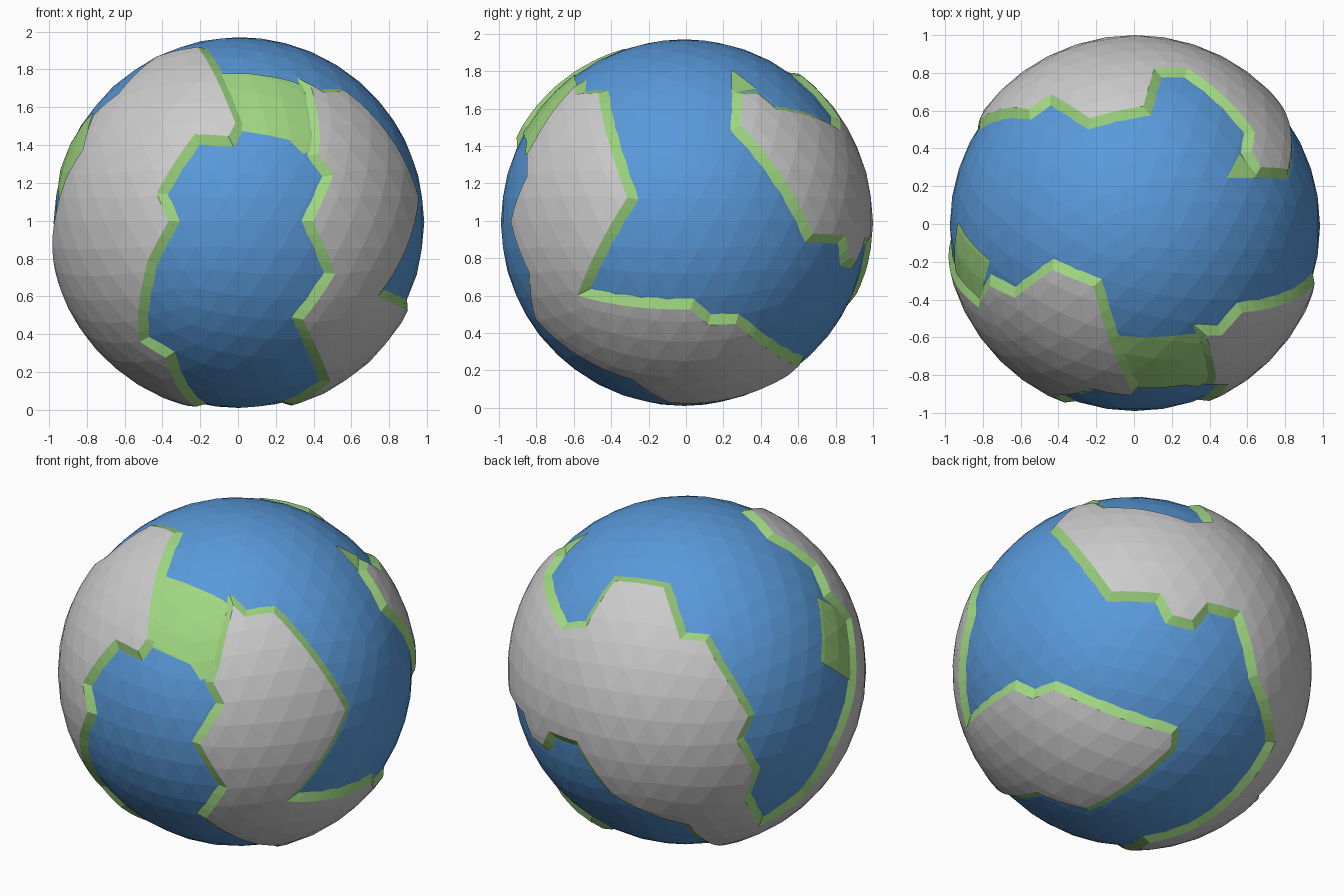
import bpy, bmesh
from math import sin, cos, radians, sqrt
from mathutils import Vector

if "Cube" in bpy.data.objects:
    bpy.data.objects.remove(bpy.data.objects["Cube"])

CENTRE = Vector((0.005, -0.01, 0.99))
R_SEA, R_LAND, R_LOW, R_FOOT = 0.98, 1.01, 0.986, 0.972
SEA_REF = Vector((0.037, 0.021, 1)).normalized()      # a direction known to be sea

# Views used to place coast points: azimuth, elevation, centre u, centre v, scale
VIEWS = {
    'F': (-90, 0, 239.5, 223.6, 189), 'R': (0, 0, 684, 223, 187),
    'T': (-90, 90, 1135.5, 227, 189), 'L': (125, 25, 686.5, 672, 180),
    'B': (50, -30, 1131, 676, 180)}


def pts(view, *uv):
    """Project flat (u, v) points of a view onto the unit sphere."""
    az, el, cu, cv, s = VIEWS[view]
    a, e = radians(az), radians(el)
    right = Vector((-sin(a), cos(a), 0))
    up = Vector((-sin(e) * cos(a), -sin(e) * sin(a), cos(e)))
    fwd = Vector((cos(e) * cos(a), cos(e) * sin(a), sin(e)))
    out = []
    for u, v in uv:
        x, y = (u - cu) / s, (cv - v) / s
        w = sqrt(max(0.0, R_LAND ** 2 - x * x - y * y))
        out.append((right * x + up * y + fwd * w).normalized())
    return out


def inside(p, poly):
    """Parity of coast crossings on the way to the sea reference."""
    n1, odd = p.cross(SEA_REF), False
    for a, b in zip(poly, poly[1:] + poly[:1]):
        n2 = a.cross(b)
        da, db, dp, dr = a.dot(n1), b.dot(n1), p.dot(n2), SEA_REF.dot(n2)
        if da * db < 0 and dp * dr < 0 and da * dp < 0:
            odd = not odd
    return odd


def material(name, color):
    m = bpy.data.materials.new(name)
    m.diffuse_color = (*color, 1)
    m.use_nodes = True
    m.node_tree.nodes["Principled BSDF"].inputs["Base Color"].default_value = m.diffuse_color
    return m


def finish(bm, name, mat=None):
    me = bpy.data.meshes.new(name)
    bm.to_mesh(me)
    bm.free()
    ob = bpy.data.objects.new(name, me)
    ob.location = CENTRE
    bpy.context.collection.objects.link(ob)
    if mat:
        me.materials.append(mat)
    return ob


def sphere_patch(poly, radius):
    """Faceted sphere trimmed to a spherical polygon."""
    bm = bmesh.new()
    bmesh.ops.create_icosphere(bm, subdivisions=4, radius=radius)
    for a, b in zip(poly, poly[1:] + poly[:1]):
        mid = (a + b).normalized()
        reach = a.angle(mid) + 0.12
        faces = [f for f in bm.faces if f.calc_center_median().angle(mid) < reach]
        geom = set(faces)
        for f in faces:
            geom.update(f.edges)
            geom.update(f.verts)
        bmesh.ops.bisect_plane(bm, geom=list(geom), dist=1e-5, plane_co=(0, 0, 0),
                               plane_no=a.cross(b).normalized())
    sea = [f for f in bm.faces
           if not inside(f.calc_center_median().normalized(), poly)]
    bmesh.ops.delete(bm, geom=sea, context='FACES')
    return bm


def coast(bm, poly, width, name, mat):
    """Sloping shore from the land edge down to the sea."""
    n = len(poly)
    nor = [poly[i].cross(poly[(i + 1) % n]).normalized() for i in range(n)]
    mid = (poly[0] + poly[1]).normalized()
    sign = -1 if inside((mid + nor[0] * 0.004).normalized(), poly) else 1
    foot = []
    for i in range(n):
        n1, n2 = nor[i - 1], nor[i]
        off = (n1 + n2) / max(0.5, 1 + n1.dot(n2))
        foot.append((poly[i] + off * sign * width).normalized())

    def foot_of(co):
        d, best = co.normalized(), None
        for i in range(n):
            a, b = poly[i], poly[(i + 1) % n]
            arc = a.angle(b)
            t = nor[i].dot(a.cross(d)) / sin(arc)
            if d.dot(a + b) > 0 and -0.02 < t < 1.02:
                err = abs(d.dot(nor[i]))
                if best is None or err < best[0]:
                    best = (err, i, min(1, max(0, t)))
        if best is None:
            return d * R_FOOT
        _, i, t = best
        return foot[i].lerp(foot[(i + 1) % n], t).normalized() * R_FOOT

    out, made = bmesh.new(), {}
    for e in bm.edges:
        if len(e.link_faces) != 1:
            continue
        for v in e.verts:
            if v.index not in made:
                made[v.index] = (out.verts.new(v.co), out.verts.new(foot_of(v.co)))
        (a, fa), (b, fb) = made[e.verts[0].index], made[e.verts[1].index]
        f = out.faces.new((a, b, fb, fa))
        f.normal_update()
        if f.normal.dot(a.co) < 0:
            f.normal_flip()
    finish(out, name, mat)


blue = material("sea_blue", (0.10, 0.32, 0.70))
green = material("shore_green", (0.35, 0.68, 0.22))

# Sea
bm = bmesh.new()
bmesh.ops.create_icosphere(bm, subdivisions=4, radius=R_SEA)
finish(bm, "sea", blue)

# Large continent: front left, round the underside, across the back
large = (
    pts('T', (1094, 288))
    + pts('F', (236, 124), (229, 137), (195, 135), (157, 194), (169, 222),
          (148, 262), (138, 318), (140, 343), (166, 359))
    + [Vector((-0.23, -0.12, -0.98)).normalized()]
    + pts('B', (1200, 833), (1252, 787), (1276, 748), (1258, 680), (1241, 615),
          (1207, 606), (1192, 624), (1172, 619), (1160, 597), (1110, 595))
    + pts('T', (1289, 170), (1262, 168), (1253, 152), (1256, 133), (1188, 69),
          (1155, 69), (1144, 107), (1090, 119), (1051, 95), (1029, 110))
    + pts('L', (718, 667), (749, 719), (737, 743), (755, 777), (745, 802))
    + [Vector((-0.68, 0.27, -0.68)).normalized()]
    + pts('L', (808, 798), (838, 750), (858, 690), (858, 650))
    + pts('T', (979, 309), (990, 287), (1015, 299), (1053, 271)))

# Small continent: front right down to the underside
small = (
    pts('T', (1207, 337), (1222, 337), (1243, 314))
    + pts('R', (627, 198), (577, 296), (690, 310))
    + pts('B', (1030, 704), (1052, 695), (1171, 740), (1170, 753), (1083, 815))
    + pts('F', (331, 383), (304, 321), (336, 275), (314, 222), (334, 176),
          (319, 154), (321, 140)))

for name, poly in (("large_continent", large), ("small_continent", small)):
    bm = sphere_patch(poly, R_LAND)
    bm.verts.index_update()
    coast(bm, poly, 0.06, name + "_shore", green)
    finish(bm, name)

# Low green flats between the shores
flats = {
    "isthmus_flat": pts('F', (215, 71), (296, 79), (318, 90), (325, 148),
                        (305, 153), (291, 139), (243, 130)),
    "west_bay_flat": pts('L', (822, 596), (850, 615), (858, 650), (858, 685),
                         (846, 676), (826, 664)),
    "north_bay_flat": pts('T', (1230, 178), (1243, 152), (1262, 178))}
for name, poly in flats.items():
    finish(sphere_patch(poly, R_LOW), name, green)
